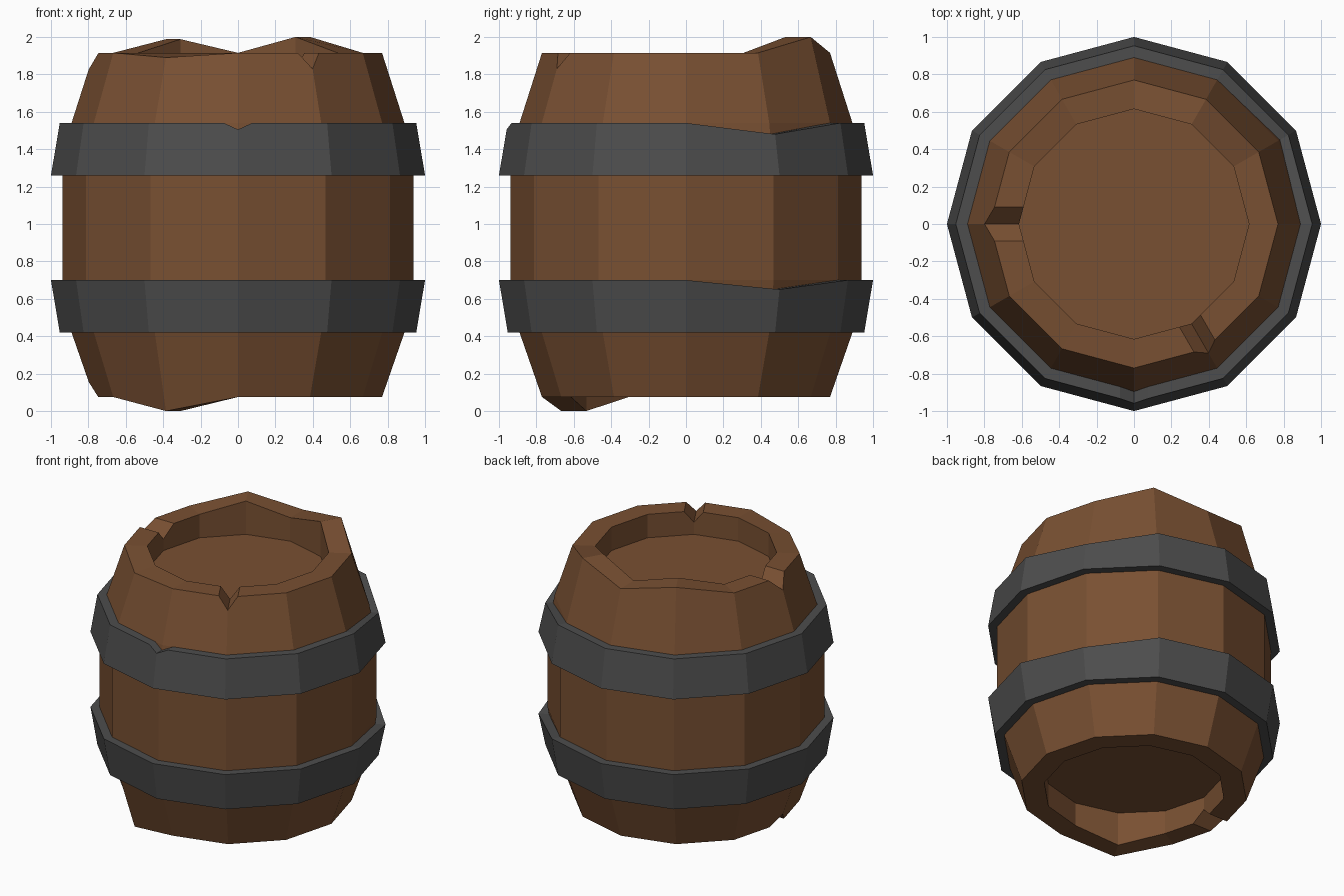
import bpy, bmesh, math
from mathutils import Vector

if "Cube" in bpy.data.objects:
    bpy.data.objects.remove(bpy.data.objects["Cube"])

SIDES = 12


def material(name, rgb):
    m = bpy.data.materials.new(name)
    m.diffuse_color = (*rgb, 1.0)
    m.use_nodes = True
    m.node_tree.nodes["Principled BSDF"].inputs["Base Color"].default_value = m.diffuse_color
    return m


wood = material("brown wood", (0.19, 0.08, 0.032))
iron = material("dark iron", (0.074, 0.074, 0.074))


def to_object(name, bm, mat):
    bmesh.ops.recalc_face_normals(bm, faces=bm.faces[:])
    me = bpy.data.meshes.new(name)
    bm.to_mesh(me)
    bm.free()
    me.materials.append(mat)
    ob = bpy.data.objects.new(name, me)
    bpy.context.collection.objects.link(ob)
    return ob


def lathe(name, profile, mat, shifts=None, closed=False):
    """Turn (radius, z) points; shifts {(ring, corner): dz} bend single corners."""
    shifts = shifts or {}
    bm = bmesh.new()
    rings = []
    for i, (r, z) in enumerate(profile):
        ring = []
        for k in range(SIDES):
            a = math.radians(30 * k)
            ring.append(bm.verts.new((r * math.cos(a), r * math.sin(a),
                                      z + shifts.get((i, k), 0))))
        rings.append(ring)
    pairs = list(zip(rings, rings[1:]))
    if closed:
        pairs.append((rings[-1], rings[0]))
    else:
        bm.faces.new(rings[0])
        bm.faces.new(rings[-1])
    for lo, hi in pairs:
        for k in range(SIDES):
            j = (k + 1) % SIDES
            bm.faces.new((lo[k], lo[j], hi[j], hi[k]))
    return to_object(name, bm, mat)


def notch(target, corner, z, depth, width, r0, r1, mat):
    """Cut a radial V into an edge at height z (negative depth cuts upward)."""
    a = math.radians(30 * corner)
    out = Vector((math.cos(a), math.sin(a), 0))
    side = Vector((-out.y, out.x, 0))
    up = Vector((0, 0, 1))
    bm = bmesh.new()
    ends = []
    for r in (r0, r1):
        tip = out * r + up * (z - depth)
        ends.append([bm.verts.new(tip),
                     bm.verts.new(tip + up * 2 * depth + side * 2 * width),
                     bm.verts.new(tip + up * 2 * depth - side * 2 * width)])
    bm.faces.new(ends[0])
    bm.faces.new(ends[1])
    for i in range(3):
        j = (i + 1) % 3
        bm.faces.new((ends[0][i], ends[0][j], ends[1][j], ends[1][i]))
    cutter = to_object("notch_cutter", bm, mat)
    cutter.hide_render = True
    mod = target.modifiers.new("notch", 'BOOLEAN')
    mod.operation = 'DIFFERENCE'
    mod.solver = 'EXACT'
    mod.object = cutter
    bpy.context.view_layer.objects.active = target
    bpy.ops.object.modifier_apply(modifier=mod.name)
    bpy.data.objects.remove(cutter)


# Barrel body: recessed ends, worn rims
profile = [(0.615, 0.25), (0.615, 0.075), (0.77, 0.075), (0.89, 0.42), (0.938, 0.70),
           (0.938, 1.26), (0.89, 1.54), (0.77, 1.915), (0.615, 1.915), (0.615, 1.74)]
worn = {(1, 8): -0.075, (2, 8): -0.075,
        (7, 2): 0.085, (8, 2): 0.085,
        (7, 4): 0.073, (8, 4): 0.073,
        (7, 8): -0.025}
body = lathe("barrel_body", profile, wood, worn)

# Chips in the rims
notch(body, 6, 1.915, 0.09, 0.09, 0.5, 1.1, wood)
notch(body, 10, 1.915, 0.085, 0.065, 0.5, 1.1, wood)
notch(body, 6, 0.075, -0.08, 0.085, 0.5, 1.1, wood)

# Iron hoops, each bent down at one corner
lower = lathe("lower_hoop", [(0.87, 0.42), (0.953, 0.42), (1.0, 0.70), (0.92, 0.70)],
              iron, {(2, 1): -0.05, (3, 1): -0.05}, closed=True)
upper = lathe("upper_hoop", [(0.92, 1.26), (1.0, 1.26), (0.953, 1.54), (0.87, 1.54)],
              iron, {(2, 1): -0.06, (3, 1): -0.06}, closed=True)
notch(upper, 9, 1.54, 0.035, 0.075, 0.86, 1.1, iron)
